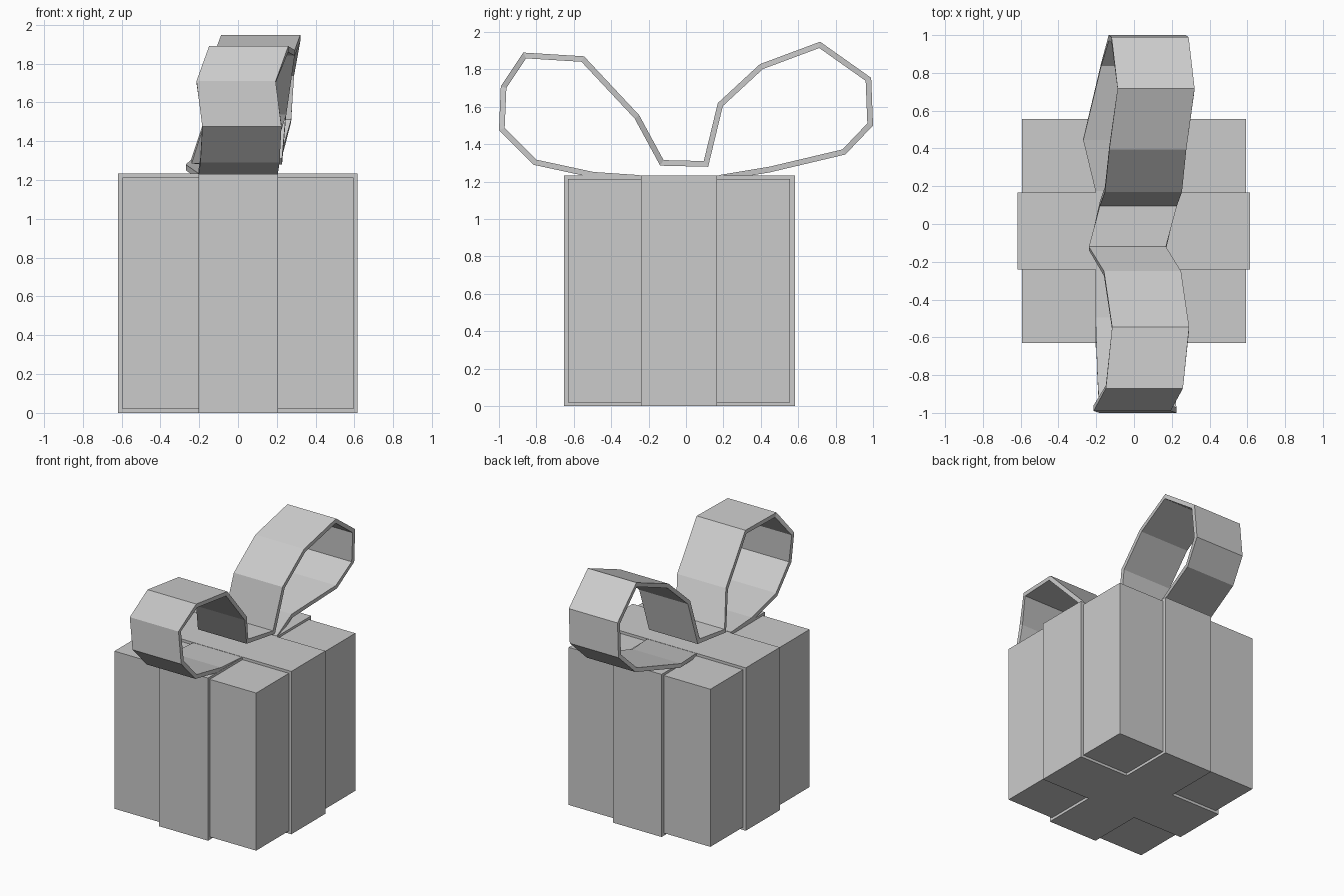
import bpy
import bmesh
from mathutils import Vector

if "Cube" in bpy.data.objects:
    bpy.data.objects.remove(bpy.data.objects["Cube"])


def make_object(name, bm):
    bmesh.ops.recalc_face_normals(bm, faces=bm.faces[:])
    mesh = bpy.data.meshes.new(name)
    bm.to_mesh(mesh)
    bm.free()
    obj = bpy.data.objects.new(name, mesh)
    bpy.context.collection.objects.link(obj)
    return obj


def box(name, lo, hi):
    lo, hi = Vector(lo), Vector(hi)
    bm = bmesh.new()
    bmesh.ops.create_cube(bm, size=1)
    for v in bm.verts:
        v.co = Vector([(lo[i] + hi[i]) / 2 + v.co[i] * (hi[i] - lo[i]) for i in range(3)])
    return make_object(name, bm)


def ribbon(name, path, width, thick):
    """Sweep a flat strip along (x centre, y, z) points, thickened to the right of travel."""
    bm = bmesh.new()
    rings = []
    yz = [Vector(p[1:]) for p in path]
    for i, (x, y, z) in enumerate(path):
        before = (yz[i] - yz[i - 1]).normalized() if i else None
        after = (yz[i + 1] - yz[i]).normalized() if i < len(path) - 1 else None
        dirs = [Vector((d.y, -d.x)) for d in (before, after) if d is not None]
        n = sum(dirs, Vector((0, 0))).normalized()
        inner = yz[i] + n * (thick / n.dot(dirs[0]))
        a, b = x - width / 2, x + width / 2
        rings.append([bm.verts.new(c) for c in (
            (a, y, z), (b, y, z), (b, inner.x, inner.y), (a, inner.x, inner.y))])
    for r, s in zip(rings, rings[1:]):
        for k in range(4):
            j = (k + 1) % 4
            bm.faces.new((r[k], r[j], s[j], s[k]))
    bm.faces.new(rings[0])
    bm.faces.new(rings[-1])
    return make_object(name, bm)


# Gift box
box("gift_box", (-0.594, -0.631, 0.02), (0.594, 0.556, 1.214))

# Two crossing ribbon bands wrapped around the box
box("front_back_band", (-0.203, -0.653, 0), (0.206, 0.582, 1.232))
box("side_band", (-0.618, -0.24, 0), (0.615, 0.167, 1.234))

# Bow: one continuous strip with two loops, from the front loop's tail to the back loop's tail
bow_path = [
    (0.00, -0.25, 1.205), (0.00, -0.50, 1.222), (0.01, -0.815, 1.29),
    (0.02, -1.00, 1.475), (-0.01, -0.99, 1.71), (0.055, -0.87, 1.89),
    (0.088, -0.545, 1.87), (0.045, -0.25, 1.555), (-0.035, -0.12, 1.315),
    (0.023, 0.095, 1.31), (0.05, 0.17, 1.62), (0.073, 0.395, 1.828),
    (0.117, 0.717, 1.948), (0.085, 0.99, 1.755), (0.07, 1.00, 1.50),
    (0.03, 0.852, 1.345), (-0.065, 0.45, 1.25), (0.0, 0.18, 1.205),
]
ribbon("bow", bow_path, 0.408, 0.03)
